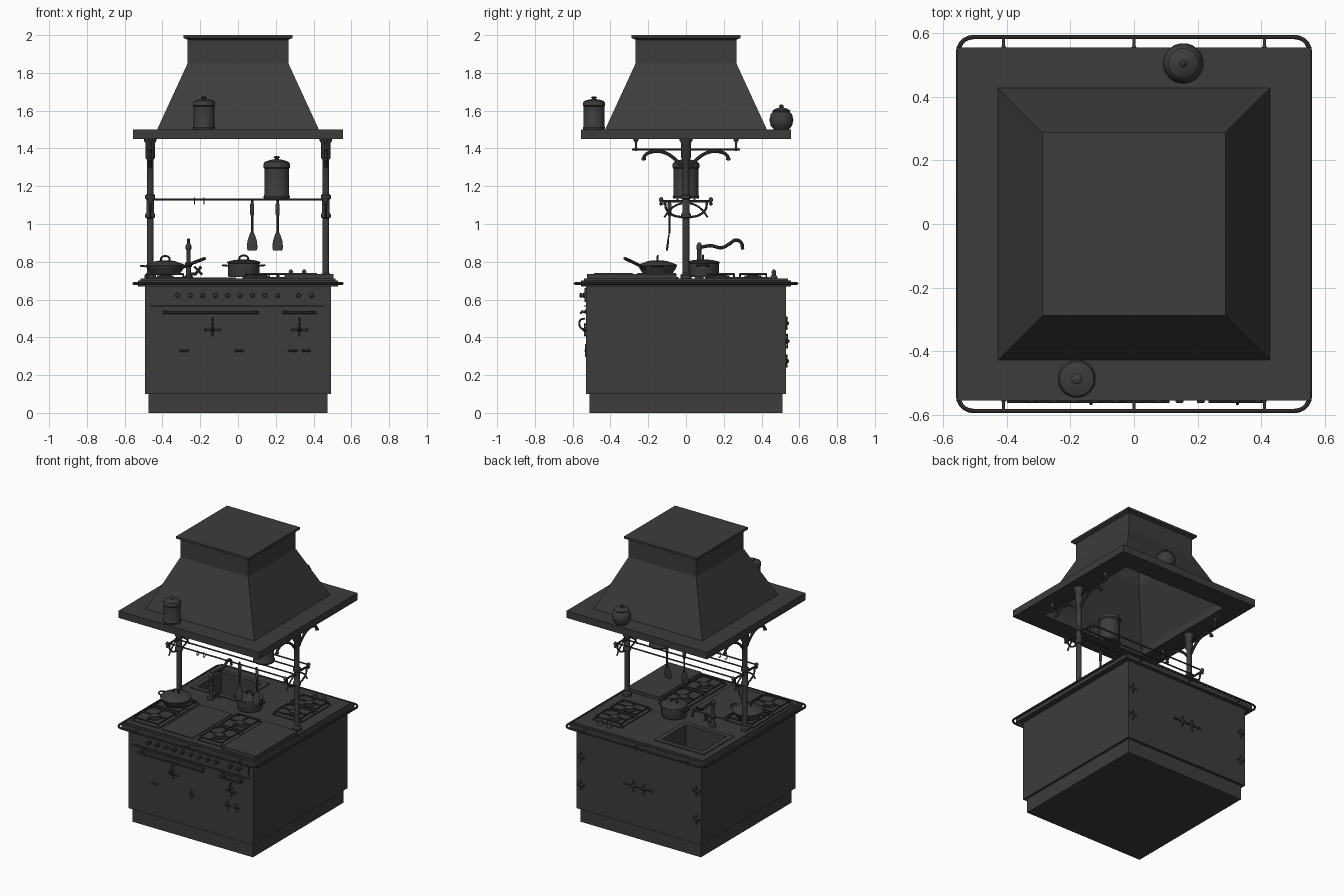
import bpy, bmesh, math
from mathutils import Vector

if "Cube" in bpy.data.objects:
    bpy.data.objects.remove(bpy.data.objects["Cube"])

dark = bpy.data.materials.new("dark_iron")
dark.diffuse_color = (0.045, 0.045, 0.045, 1)
dark.use_nodes = True
dark.node_tree.nodes["Principled BSDF"].inputs["Base Color"].default_value = dark.diffuse_color


def finish(name, bm):
    bmesh.ops.recalc_face_normals(bm, faces=bm.faces)
    me = bpy.data.meshes.new(name)
    bm.to_mesh(me)
    bm.free()
    me.materials.append(dark)
    ob = bpy.data.objects.new(name, me)
    bpy.context.collection.objects.link(ob)
    return ob


def smooth(ob):
    bpy.ops.object.select_all(action='DESELECT')
    ob.select_set(True)
    bpy.context.view_layer.objects.active = ob
    bpy.ops.object.shade_smooth_by_angle(angle=math.radians(40))
    return ob


def box(name, x0, x1, y0, y1, z0, z1):
    bm = bmesh.new()
    bmesh.ops.create_cube(bm, size=1)
    for v in bm.verts:
        v.co = ((x0 + x1) / 2 + v.co.x * (x1 - x0), (y0 + y1) / 2 + v.co.y * (y1 - y0),
                (z0 + z1) / 2 + v.co.z * (z1 - z0))
    return finish(name, bm)


def loft(name, prof, n, loc=(0, 0, 0), axis=(0, 0, 1)):
    """Stack of n-sided rings (radius, height) with capped ends, turned towards axis."""
    bm = bmesh.new()
    k = math.sqrt(2) if n == 4 else 1
    q = Vector(axis).to_track_quat('Z', 'Y')
    rings = []
    for r, z in prof:
        rings.append([bm.verts.new(Vector(loc) + q @ Vector((
            k * r * math.cos(math.tau * (i + .5) / n), k * r * math.sin(math.tau * (i + .5) / n), z)))
            for i in range(n)])
    for a, b in zip(rings, rings[1:]):
        for i in range(n):
            bm.faces.new((a[i], a[(i + 1) % n], b[(i + 1) % n], b[i]))
    bm.faces.new(rings[0])
    bm.faces.new(rings[-1])
    return finish(name, bm)


def lathe(name, prof, loc=(0, 0, 0), axis=(0, 0, 1), n=20):
    return smooth(loft(name, prof, n, loc, axis))


def tube(name, pts, r, curved=False, cyclic=False):
    cu = bpy.data.curves.new(name, 'CURVE')
    cu.dimensions = '3D'
    cu.bevel_depth = r
    cu.bevel_resolution = 2
    cu.resolution_u = 6
    cu.use_fill_caps = True
    sp = cu.splines.new('BEZIER' if curved else 'POLY')
    P = sp.bezier_points if curved else sp.points
    P.add(len(pts) - 1)
    for p, c in zip(P, pts):
        if curved:
            p.co = c
            p.handle_left_type = p.handle_right_type = 'AUTO'
        else:
            p.co = (*c, 1)
    sp.use_cyclic_u = cyclic
    cu.materials.append(dark)
    ob = bpy.data.objects.new(name, cu)
    bpy.context.collection.objects.link(ob)
    bpy.ops.object.select_all(action='DESELECT')
    ob.select_set(True)
    bpy.context.view_layer.objects.active = ob
    bpy.ops.object.convert(target='MESH')
    return smooth(bpy.context.object)


# cabinet, counter and sunken sink
box("plinth", -.475, .475, -.51, .51, 0, .102)
body = box("cabinet", -.492, .492, -.53, .53, .1, .67)
slab = box("counter_slab", -.53, .53, -.555, .555, .67, .7)
top = box("counter_top", -.515, .515, -.54, .54, .7, .712)
rim = box("sink_rim", -.47, -.08, .13, .47, .711, .718)
cut = box("sink_cutter", -.435, -.115, .165, .435, .54, .8)
cut.hide_render = True
cut.hide_set(True)
for ob in (body, slab, top, rim):
    m = ob.modifiers.new("sink_hole", 'BOOLEAN')
    m.object = cut
    m.operation = 'DIFFERENCE'
    m.solver = 'EXACT'
lathe("sink_drain", [(.025, 0), (.025, .004), (.015, .006)], (-.275, .3, .54))

# towel rail around the counter
pts = []
for cx, cy, a0 in ((.505, .54, 0), (-.505, .54, 90), (-.505, -.54, 180), (.505, -.54, 270)):
    for i in range(6):
        a = math.radians(a0 + i * 18)
        pts.append((cx + .048 * math.cos(a), cy + .048 * math.sin(a), .685))
tube("counter_rail", pts, .007, cyclic=True)
for s in (-1, 1):
    for x in (-.41, 0, .41):
        lathe("rail_stub", [(.01, 0), (.005, .012), (.005, .038)], (x, s * .55, .685), (0, s, 0), 10)

# hood shell, hollow from below
loft("hood", [(.25, 1.96), (.25, 1.85), (.41, 1.5), (.41, 1.45), (.555, 1.45), (.555, 1.5),
              (.428, 1.5), (.267, 1.85), (.267, 1.975), (.288, 1.985), (.288, 2)], 4)

# posts with collars, brackets, hanging bars and shelf ends
for sx in (-1, 1):
    x = sx * .465
    lathe("post", [(.03, .71), (.03, .73), (.018, .74), (.018, 1.03), (.027, 1.035), (.027, 1.05), (.02, 1.06),
                   (.02, 1.13), (.027, 1.135), (.027, 1.15), (.018, 1.16), (.018, 1.34), (.026, 1.35),
                   (.026, 1.43), (.034, 1.44), (.034, 1.46)], (x, 0, 0))
    tube("hanging_bar", [(x, -.285, 1.395), (x, .285, 1.395)], .005)
    tube("shelf_end", [(x, -.13, 1.12), (x, .13, 1.12)], .007)
    for s in (-1, 1):
        lathe("bar_hanger", [(.016, 0), (.012, -.012), (.006, -.02), (.006, -.045), (.011, -.055), (.005, -.066)],
              (x, s * .265, 1.452), n=12)
        tube("upper_bracket", [(x, s * y, z) for y, z in
             ((.02, 1.3), (.06, 1.345), (.12, 1.38), (.18, 1.382), (.218, 1.362), (.224, 1.345))], .009, True)
        lathe("bracket_tip", [(.004, 0), (.013, .005), (.013, .012), (.004, .018)], (x, s * .224, 1.335), n=12)
        tube("shelf_bracket", [(x, s * y, z) for y, z in
             ((.11, 1.115), (.105, 1.08), (.075, 1.05), (.02, 1.035))], .006, True)
        tube("shelf_scroll", [(x, s * y, z) for y, z in
             ((.02, 1.11), (.05, 1.1), (.085, 1.075), (.115, 1.035))], .005, True)
        lathe("shelf_finial", [(.004, -.022), (.011, -.014), (.006, -.006), (.012, .004), (.01, .016), (.003, .022)],
              (x, s * .132, 1.12), n=12)
for y in (-.125, -.045, .045, .125):
    tube("shelf_rod", [(-.465, y, 1.13), (.465, y, 1.13)], .005)
for x in (-.23, -.18):
    tube("shelf_hook", [(x, -.125, 1.14), (x, -.135, 1.12), (x, -.125, 1.105), (x, -.11, 1.115)], .003, True)

# hanging utensils
for i, x in enumerate((.075, .21)):
    tube("utensil_handle", [(x, -.09, 1.125), (x, -.087, 1.09), (x, -.087, .95)], .006)
    lathe("utensil_grip", [(.006, 1.04), (.011, 1.05), (.011, 1.105), (.006, 1.115)], (x, -.087, 0), n=10)
    blade = lathe("utensil_blade", [(.006, .96), (.014, .945), (.026, .91), (.029, .875), (.024, .86)], n=12)
    for v in blade.data.vertices:
        v.co.y = v.co.y * .2 - .09 - (.95 - v.co.z) * .12
        v.co.x += x


# storage jars
def jar(name, x, y, z, r, h):
    lathe(name, [(r * .95, 0), (r, .01), (r * .92, .02), (r * .92, h * .7), (r, h * .73), (r, h * .8), (r * .9, h * .86),
                 (r * .45, h * .91), (.012, h * .92), (.01, h * .94), (.017, h * .97), (.01, h)], (x, y, z))


jar("shelf_canister", .205, 0, 1.135, .072, .225)
jar("hood_canister", -.18, -.487, 1.5, .06, .175)
lathe("round_jar", [(.04, 0), (.057, .02), (.064, .05), (.057, .082), (.045, .094), (.048, .1), (.03, .112),
                    (.01, .116), (.013, .126), (.006, .132)], (.155, .505, 1.5))


# burner trays
def hob(x0, x1, y0, y1, z=.712):
    box("hob_tray", x0, x1, y0, y1, z, z + .008)
    xc, L = (x0 + x1) / 2, (y1 - y0) / 2
    for k in (0, 1):
        a, b = y0 + k * L + .015, y0 + (k + 1) * L - .015
        yc, h = (a + b) / 2, z + .024
        lathe("burner_cap", [(.045, 0), (.045, .006), (.03, .008), (.03, .016), (.02, .02)], (xc, yc, z + .008))
        tube("grate_frame", [(x0 + .015, a, h), (x1 - .015, a, h), (x1 - .015, b, h), (x0 + .015, b, h)], .005,
             cyclic=True)
        for s in (-1, 1):
            w = (x1 - x0) / 2 - .015
            tube("grate_bar", [(xc + s * w, yc, h), (xc + s * .025, yc, h)], .005)
            tube("grate_bar", [(xc, yc + s * (b - a) / 2, h), (xc, yc + s * .025, h)], .005)
            for t in (-1, 1):
                tube("grate_foot", [(xc + s * w, yc + t * (b - a) / 2, h), (xc + s * w, yc + t * (b - a) / 2, z)], .005)


hob(-.495, -.275, -.5, -.04)
hob(.025, .225, -.5, -.04)
hob(.2, .43, .1, .44)
box("flat_plate", -.255, -.01, -.5, -.05, .712, .718)
box("griddle_plate", .245, .505, -.525, -.05, .712, .735)
for x in (.28, .35):
    lathe("rear_knob", [(.02, 0), (.018, .012), (.011, .018), (.012, .035), (.006, .048)], (x, .465, .712), n=12)

# frying pan and stock pot
lathe("frying_pan", [(.075, 0), (.095, .03), (.103, .048), (.1, .052), (.095, .056), (.05, .072), (.015, .076)],
      (-.385, -.15, .732), n=28)
tube("pan_handle", [(-.305, -.22, .765), (-.26, -.255, .785), (-.175, -.325, .818)], .009, True)
lathe("stock_pot", [(.08, 0), (.084, .01), (.084, .07), (.09, .074), (.088, .08), (.05, .09), (.01, .092)],
      (.03, .09, .72), n=28)
for x, y, z, r in ((-.385, -.15, .805, .103), (.03, .09, .808, .085)):
    tube("lid_handle", [(x - .022, y, z - .004), (x - .02, y, z + .018), (x + .02, y, z + .018), (x + .022, y, z - .004)],
         .005, True)
    for s in (-1, 1):
        tube("side_handle", [(x + s * (r - .008), y - .03, z - .03), (x + s * (r + .02), y - .02, z - .027),
                             (x + s * (r + .02), y + .02, z - .027), (x + s * (r - .008), y + .03, z - .03)], .005, True)

# sink tap
lathe("tap_column", [(.024, 0), (.024, .01), (.014, .018), (.014, .06), (.02, .065), (.02, .08), (.011, .088),
                     (.011, .15), (.015, .155), (.015, .175), (.006, .19)], (-.262, .07, .712), n=16)
tube("tap_spout", [(-.262, y, z) for y, z in ((.07, .875), (.13, .885), (.19, .875), (.23, .895), (.265, .915),
                                             (.293, .9), (.3, .865))], .009, True)
tube("tap_lever", [(-.262, .07, .735), (-.225, .07, .735), (-.195, .07, .775)], .008)
tube("tap_lever_end", [(-.232, .07, .775), (-.19, .07, .732)], .006)

# front control panel with knobs and oven rails
box("control_panel", -.465, .46, -.537, -.52, .588, .662)
box("panel_ledge", -.465, .46, -.54, -.52, .562, .568)
for x in (-.32, -.253, -.187, -.12, -.055, .01, .077, .143, .21, .32, .39):
    lathe("control_knob", [(.015, 0), (.015, .005), (.01, .008), (.013, .022), (.009, .026)],
          (x, -.537, .622), (0, -1, 0), 14)
for a, b in ((-.4, .112), (.235, .415)):
    tube("oven_rail", [(a, -.556, .53), (b, -.556, .53)], .007)
    for x in (a + .02, b - .02):
        lathe("rail_mount", [(.014, 0), (.007, .008), (.007, .028)], (x, -.529, .535), (0, -1, 0), 12)
    box("oven_ledge", a, b, -.536, -.529, .54, .547)


# ornamental latches and small hinges
def cross(name, x, y, z, w, h, s):
    for k in (-1, 1):
        lathe(name + "_arm", [(.006, 0), (.004, w * .6), (.009, w * .8), (.003, w)], (x, y + s * .005, z), (k, 0, 0), 8)
        lathe(name + "_stem", [(.006, 0), (.004, h * .6), (.007, h * .8), (.003, h)], (x, y + s * .005, z), (0, 0, k), 8)
    lathe(name + "_boss", [(.014, 0), (.012, .008), (.006, .018)], (x, y, z), (0, s, 0), 12)


for x in (-.135, .325):
    cross("oven_latch", x, -.53, .44, .045, .035, -1)
    tube("latch_pull", [(x, -.535, .5), (x, -.56, .49), (x, -.56, .455), (x, -.54, .44)], .005, True)
for x in (-.285, .005, .29, .36):
    for k in (-1, 1):
        lathe("door_ornament", [(.007, 0), (.007, .018), (.003, .027)], (x, -.531, .33), (k, 0, 0), 8)
    box("ornament_stem", x - .003, x + .003, -.535, -.529, .295, .365)
for x in (-.04, .04):
    cross("back_latch", x, .53, .38, .075, .04, 1)
for x in (-.455, .455):
    for z in (.275, .475):
        cross("back_hinge", x, .528, z, .03, .035, 1)
